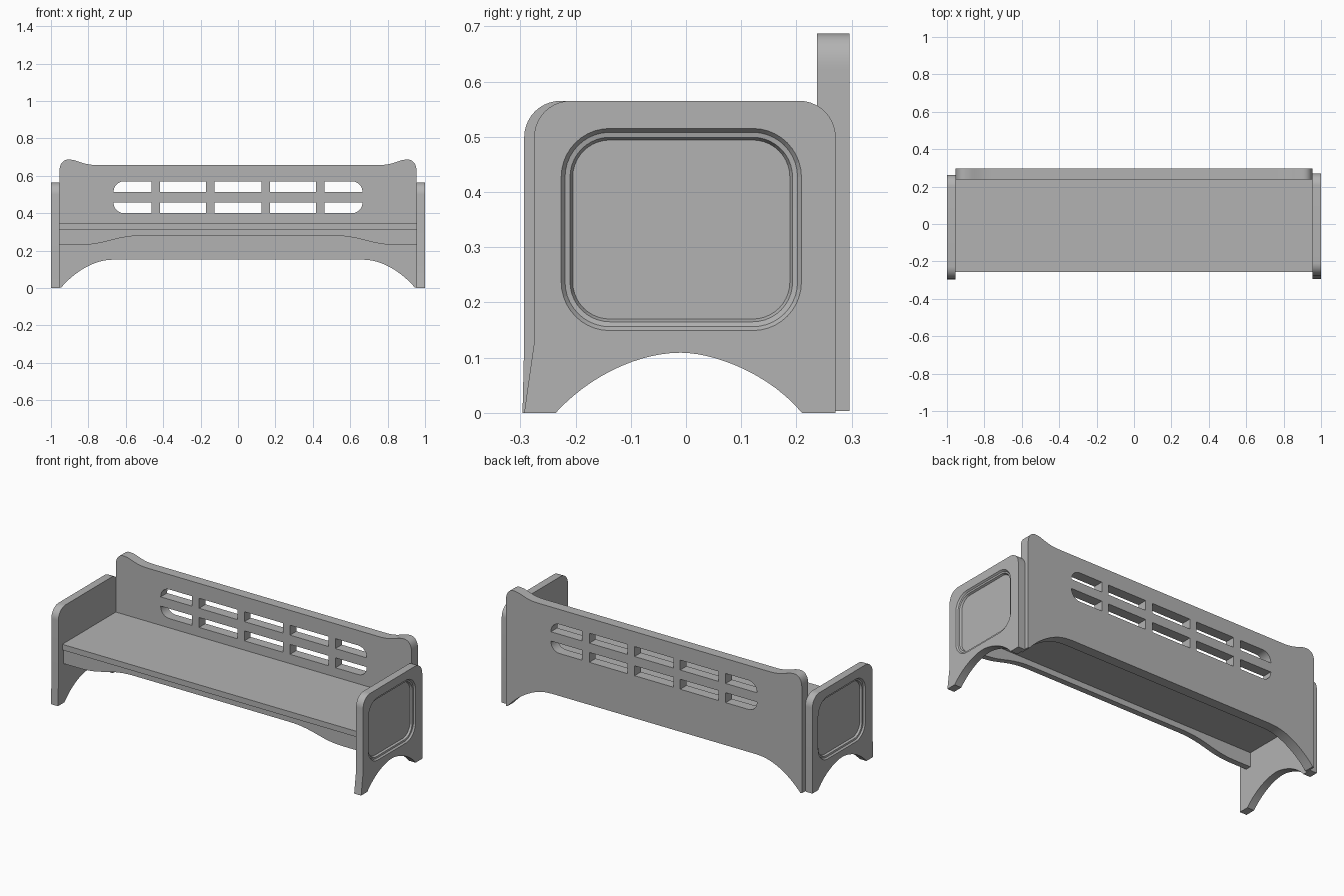
import bpy, bmesh, math
from mathutils import Matrix, Vector
from mathutils.geometry import interpolate_bezier

if "Cube" in bpy.data.objects:
    bpy.data.objects.remove(bpy.data.objects["Cube"])

grey = bpy.data.materials.new("plain grey")
COLOUR = (0.45, 0.45, 0.45, 1)
grey.use_nodes = True
grey.diffuse_color = COLOUR
grey.node_tree.nodes["Principled BSDF"].inputs["Base Color"].default_value = COLOUR

# Axes that stand a flat outline up: drawn in x-z or in y-z
XZ = Matrix(((1, 0, 0, 0), (0, 0, -1, 0), (0, 1, 0, 0), (0, 0, 0, 1)))
YZ = Matrix(((0, 0, 1, 0), (1, 0, 0, 0), (0, 1, 0, 0), (0, 0, 0, 1)))


def bezier(a, b, c, d, n=14):
    return [(p.x, p.y) for p in interpolate_bezier(*[Vector(q) for q in (a, b, c, d)], n)]


def mirrored(half):
    """Close an outline from its +x half, listed from bottom centre to top centre."""
    return half + [(-x, z) for x, z in reversed(half)]


def rounded_rect(x0, x1, z0, z1, radii, n=10):
    """Corners run bottom left, bottom right, top right, top left."""
    points = []
    corners = ((x0, z0, 1, 1), (x1, z0, -1, 1), (x1, z1, -1, -1), (x0, z1, 1, -1))
    for i, ((x, z, sx, sz), r) in enumerate(zip(corners, radii)):
        if r == 0:
            points.append((x, z))
            continue
        for k in range(n + 1):
            a = math.pi * (1 + i / 2 + k / n / 2)
            points.append((x + sx * r + r * math.cos(a), z + sz * r + r * math.sin(a)))
    return points


def finish(obj):
    obj.data.materials.clear()
    obj.data.materials.append(grey)
    bpy.ops.object.select_all(action='DESELECT')
    obj.select_set(True)
    bpy.context.view_layer.objects.active = obj
    bpy.ops.object.shade_smooth_by_angle(angle=math.radians(30))


def board(name, outlines, axes, start, end):
    """Filled outline (later outlines are holes) extruded between two planes."""
    curve = bpy.data.curves.new(name, 'CURVE')
    curve.dimensions = '2D'
    curve.fill_mode = 'BOTH'
    curve.extrude = abs(end - start) / 2
    for outline in outlines:
        spline = curve.splines.new('POLY')
        spline.points.add(len(outline) - 1)
        for point, (u, v) in zip(spline.points, outline):
            point.co = (u, v, 0, 1)
        spline.use_cyclic_u = True
    source = bpy.data.objects.new(name + "_outline", curve)
    bpy.context.collection.objects.link(source)
    graph = bpy.context.evaluated_depsgraph_get()
    mesh = bpy.data.meshes.new_from_object(source.evaluated_get(graph))
    bpy.data.objects.remove(source)
    middle = (start + end) / 2
    shift = Vector((0, middle, 0)) if axes is XZ else Vector((middle, 0, 0))
    bm = bmesh.new()
    bm.from_mesh(mesh)
    bm.transform(Matrix.Translation(shift) @ axes)
    bmesh.ops.remove_doubles(bm, verts=bm.verts, dist=0.0002)
    bmesh.ops.recalc_face_normals(bm, faces=bm.faces)
    bm.to_mesh(mesh)
    bm.free()
    mesh.name = name
    obj = bpy.data.objects.new(name, mesh)
    bpy.context.collection.objects.link(obj)
    finish(obj)
    return obj


def recess_cutter(side):
    """Stepped rounded block: bevel, ledge, bevel, floor."""
    bm = bmesh.new()
    rings = []
    for inset, x in ((0, 1.02), (0, 1.0), (0.007, 0.991), (0.016, 0.989), (0.021, 0.978)):
        outline = rounded_rect(-0.226 + inset, 0.209 - inset, 0.152 + inset, 0.518 - inset,
                               [0.088 - inset] * 4)
        rings.append([bm.verts.new((side * x, y, z)) for y, z in outline])
    for low, high in zip(rings, rings[1:]):
        for i in range(len(low)):
            j = (i + 1) % len(low)
            bm.faces.new((low[i], low[j], high[j], high[i]))
    bm.faces.new(rings[0])
    bm.faces.new(rings[-1])
    bmesh.ops.recalc_face_normals(bm, faces=bm.faces)
    mesh = bpy.data.meshes.new("recess_cutter")
    bm.to_mesh(mesh)
    bm.free()
    mesh.materials.append(grey)
    obj = bpy.data.objects.new("recess_cutter", mesh)
    obj.hide_render = True
    bpy.context.collection.objects.link(obj)
    return obj


# Backrest: arched foot, raised shoulders, two rows of slots
back = ([(0, 0.152), (0.66, 0.152)]
        + bezier((0.69, 0.15), (0.77, 0.145), (0.87, 0.09), (0.945, 0.003))
        + [(0.955, 0.003)]
        + bezier((0.955, 0.62), (0.955, 0.67), (0.93, 0.687), (0.905, 0.687))
        + bezier((0.895, 0.686), (0.86, 0.685), (0.83, 0.657), (0.75, 0.657))
        + [(0, 0.657)])
back = mirrored(back[1:-1])
slots = []
for x0, x1 in ((-0.665, -0.463), (-0.417, -0.17), (-0.125, 0.125), (0.17, 0.417), (0.463, 0.665)):
    left = 0.055 if x0 < -0.5 else 0
    right = 0.055 if x1 > 0.5 else 0
    slots.append(rounded_rect(x0, x1, 0.512, 0.57, (0, 0, right, left)))
    slots.append(rounded_rect(x0, x1, 0.4, 0.458, (left, right, 0, 0)))
board("backrest", [back] + slots, XZ, 0.237, 0.296)

# Seat board
board("seat", [rounded_rect(-0.955, 0.955, 0.313, 0.346, (0, 0, 0, 0))], XZ, -0.256, 0.237)

# Apron with a raised middle
apron = (bezier((0.5, 0.28), (0.66, 0.28), (0.7, 0.232), (0.84, 0.23))
         + [(0.955, 0.23), (0.955, 0.313)])
board("apron", [mirrored(apron)], XZ, -0.246, -0.212)


# End panels with arched feet and a stepped recess on the outside
def end_panel(name, side, front, foot, rear):
    arch = (bezier((-0.236, 0.003), (-0.17, 0.075), (-0.08, 0.112), (-0.01, 0.112))
            + bezier((-0.01, 0.112), (0.05, 0.112), (0.15, 0.075), (0.21, 0.003))[1:])
    top = rounded_rect(front, rear, 0.2, 0.568, (0, 0, 0.066, 0.066))[2:]
    outline = arch + [(rear, 0.003)] + top + [(front, 0.13), (foot, 0.003)]
    obj = board(name, [outline], YZ, side * 0.955, side)
    cutter = recess_cutter(side)
    cut = obj.modifiers.new("recess", 'BOOLEAN')
    cut.operation = 'DIFFERENCE'
    cut.solver = 'EXACT'
    cut.object = cutter
    bpy.context.view_layer.objects.active = obj
    bpy.ops.object.modifier_apply(modifier=cut.name)
    bpy.data.objects.remove(cutter)
    finish(obj)
    obj.location.z = -0.003


end_panel("left_end_panel", 1, -0.275, -0.293, 0.271)
end_panel("right_end_panel", -1, -0.293, -0.296, 0.263)
